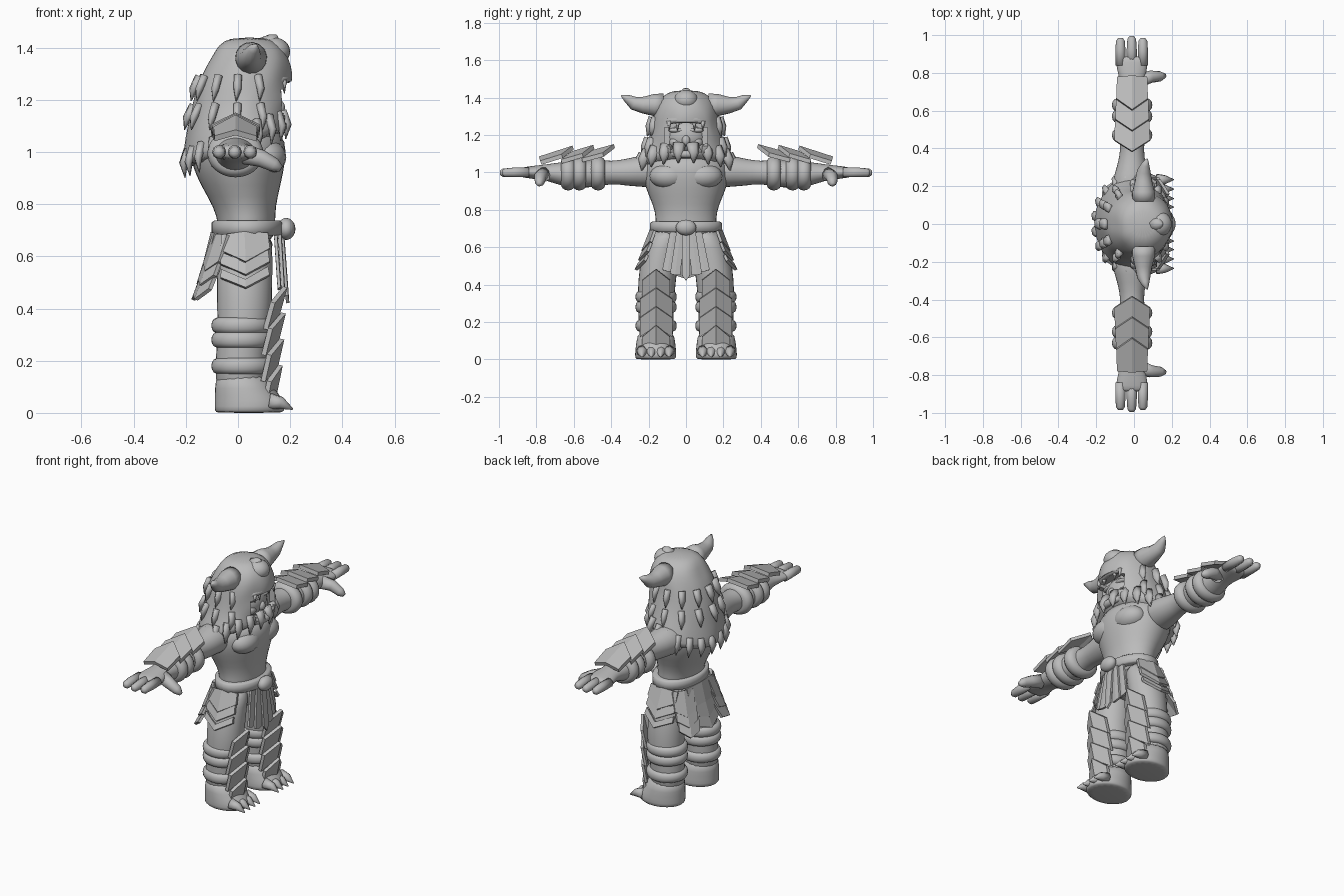
import bpy, bmesh, math, random
from mathutils import Vector

random.seed(4)
if "Cube" in bpy.data.objects:
    bpy.data.objects.remove(bpy.data.objects["Cube"])

grey = bpy.data.materials.new("plain grey")
grey.use_nodes = True
grey.diffuse_color = (0.5, 0.5, 0.5, 1)
grey.node_tree.nodes["Principled BSDF"].inputs["Base Color"].default_value = (0.5, 0.5, 0.5, 1)


def finish(name, bm, smooth=True, sub=0):
    bmesh.ops.recalc_face_normals(bm, faces=bm.faces)
    mesh = bpy.data.meshes.new(name)
    bm.to_mesh(mesh)
    bm.free()
    mesh.materials.append(grey)
    for p in mesh.polygons:
        p.use_smooth = smooth
    ob = bpy.data.objects.new(name, mesh)
    bpy.context.scene.collection.objects.link(ob)
    if sub:
        ob.modifiers.new("smooth", "SUBSURF").levels = sub
        ob.modifiers["smooth"].render_levels = sub
    return ob


def skin(bm, rings):
    n = len(rings[0])
    for a, b in zip(rings, rings[1:]):
        for i in range(n):
            bm.faces.new((a[i], a[(i + 1) % n], b[(i + 1) % n], b[i]))
    bm.faces.new(rings[0])
    bm.faces.new(rings[-1])


def loft(name, axis, rows, n=14, rough=0.0, tilt=0.0, sub=1):
    """Rows hold position along axis, two centre values and two radii."""
    bm, rings = bmesh.new(), []
    for t, ca, cb, ra, rb in rows:
        ring = []
        for i in range(n):
            a = math.tau * i / n
            k = 1 + random.uniform(-rough, rough)
            u, v = ca + ra * k * math.cos(a), cb + rb * k * math.sin(a)
            fade = max(0, min(1, (1.3 - t) / 0.3))
            co = (u, v, t + tilt * fade * u) if axis == "z" else (u, t, v)
            ring.append(bm.verts.new(co))
        rings.append(ring)
    skin(bm, rings)
    return finish(name, bm, sub=sub)


def tube(name, points, radii, n=10, flat=1.0, sub=0):
    """Tapered round sweep along a few points."""
    bm, rings = bmesh.new(), []
    pts = [Vector(p) for p in points]
    for i, (p, r) in enumerate(zip(pts, radii)):
        d = (pts[min(i + 1, len(pts) - 1)] - pts[max(i - 1, 0)]).normalized()
        side = d.cross(Vector((0.9, 0.1, 0.3))).normalized()
        up = side.cross(d)
        rings.append([bm.verts.new(p + side * r * math.cos(math.tau * j / n)
                                   + up * r * flat * math.sin(math.tau * j / n)) for j in range(n)])
    skin(bm, rings)
    return finish(name, bm, sub=sub)


def ball(name, centre, size):
    bm = bmesh.new()
    bmesh.ops.create_uvsphere(bm, u_segments=20, v_segments=12, radius=1)
    bmesh.ops.scale(bm, vec=size, verts=bm.verts)
    bmesh.ops.translate(bm, vec=centre, verts=bm.verts)
    return finish(name, bm)


def plate(name, base, tip, out, width, point, fold, thick=0.018, notch=True, end=1.0):
    """Folded chevron armour plate running from base to tip."""
    base, tip, out = Vector(base), Vector(tip), Vector(out)
    v = (tip - base).normalized()
    u = out.cross(v).normalized()
    nrm = v.cross(u).normalized()
    nrm = nrm if nrm.dot(out) > 0 else -nrm
    length = (tip - base).length
    low = point if notch else 0
    outline = [(-width, 0), (0, low), (width, 0), (width * end, length - point), (0, length),
               (-width * end, length - point)]
    bm = bmesh.new()
    top, bot = [[bm.verts.new(base + u * a + v * b + nrm * (h - fold * abs(a))) for a, b in outline]
                for h in (thick, 0)]
    for f in (top, bot):
        bm.faces.new((f[0], f[1], f[4], f[5]))
        bm.faces.new((f[1], f[2], f[3], f[4]))
    for i in range(6):
        j = (i + 1) % 6
        bm.faces.new((top[i], top[j], bot[j], bot[i]))
    return finish(name, bm, smooth=False)


# Torso and belt
loft("torso", "z", [(0.64, .03, 0, .11, .17), (0.72, .035, 0, .11, .165), (0.79, .025, 0, .12, .165),
                    (0.87, .01, 0, .155, .2), (0.96, .0, 0, .185, .235), (1.04, 0, 0, .19, .235),
                    (1.11, -.01, 0, .15, .19)], n=18)
loft("belt", "z", [(0.68, .035, 0, .125, .18), (0.685, .035, 0, .136, .192), (0.73, .035, 0, .136, .192),
                   (0.738, .035, 0, .125, .18)], n=28, sub=0)
ball("belt_knot", (.185, 0, .705), (.035, .055, .042))
loft("hips", "z", [(0.54, .025, 0, .07, .1), (0.6, .03, 0, .105, .165), (0.7, .03, 0, .115, .175)])

# Shaggy hood with an open mouth
hood = loft("beast_hood", "z", [(1.0, -.01, 0, .20, .255), (1.05, -.01, 0, .205, .25), (1.11, 0, 0, .2, .225),
                                (1.17, .01, 0, .195, .2), (1.24, .02, 0, .185, .185),
                                (1.3, .035, 0, .175, .175), (1.36, .045, 0, .15, .165),
                                (1.41, .045, 0, .125, .125), (1.44, .045, 0, .075, .07)],
            n=26, rough=.035, tilt=.4)
bm = bmesh.new()
bmesh.ops.create_cube(bm, size=1)
bmesh.ops.scale(bm, vec=(.2, .23, .16), verts=bm.verts)
bmesh.ops.bevel(bm, geom=[e for e in bm.edges if abs(e.verts[0].co.x - e.verts[1].co.x) > .1],
                offset=.03, segments=2, affect="EDGES")
bmesh.ops.translate(bm, vec=(.23, 0, 1.19), verts=bm.verts)
cutter = finish("mouth_cutter", bm, smooth=False)
cutter.hide_render = True
cutter.hide_viewport = True
cutter.display_type = "WIRE"
cut = hood.modifiers.new("mouth", "BOOLEAN")
cut.operation, cut.object, cut.solver = "DIFFERENCE", cutter, "EXACT"

# Face inside the mouth
ball("face", (.09, 0, 1.19), (.075, .105, .09))
ball("nose", (.16, 0, 1.17), (.02, .022, .028))
ball("hood_snout", (.135, 0, 1.385), (.065, .065, .055))
tube("hood_nose_tip", [(.11, 0, 1.4), (.14, 0, 1.435), (.15, 0, 1.447)], [.05, .025, .004])
tube("upper_lip", [(.10, -.14, 1.25), (.17, -.1, 1.28), (.195, 0, 1.285), (.17, .1, 1.28), (.10, .14, 1.25)],
     [.015, .02, .022, .02, .015], sub=1)
tube("lower_lip", [(.10, -.13, 1.13), (.165, -.09, 1.1), (.19, 0, 1.095), (.165, .09, 1.1), (.10, .13, 1.13)],
     [.015, .02, .022, .02, .015], sub=1)

# Mane tufts around the hem, dropping lower toward the back
for i in range(20):
    a = math.tau * (i + .5) / 20
    c, s = math.cos(a), math.sin(a)
    z = 1.03 + .075 * c
    tube("mane_tuft", [(-.01 + .18 * c, .225 * s, z + .05), (-.01 + .202 * c, .258 * s, z),
                       (-.01 + .195 * c, .265 * s, z - .055)], [.035, .028, .003], n=6, flat=.6)
for z, r in ((1.13, .21), (1.24, .185)):
    for i in range(9):
        a = math.radians(65 + 230 * i / 8)
        c, s = math.cos(a), math.sin(a)
        tube("back_tuft", [(.01 + r * .85 * c, r * .93 * s, z + .05), (.01 + r * .98 * c, r * 1.03 * s, z),
                           (.005 + r * c, r * 1.12 * s, z - .045)], [.03, .028, .003], n=6, flat=.6)

# Front loincloth and back skirt
plate("loin_strip", (.165, 0, .69), (.185, 0, .42), (1, 0, 0), .022, .03, .1, .012, False)
for s in (1, -1):
    plate("loin_side", (.155, s * .03, .69), (.17, s * .058, .45), (1, 0, 0), .02, .005, .1, .012, False, 1.4)
    plate("loin_outer", (.14, s * .065, .68), (.155, s * .1, .47), (1, 0, 0), .02, .005, .1, .012, False, 1.4)
for i in range(3):
    plate("back_skirt_plate", (-.09 - .015 * i, 0, .69 - .07 * i), (-.125 - .02 * i, 0, .55 - .06 * i),
          (-1, 0, .1), .12, .05, .12, .015, i > 0)

for s, side in ((1, "left"), (-1, "right")):
    # Horn, chest and mouth teeth
    tube(side + "_horn", [(.05, s * .12, 1.36), (.05, s * .17, 1.36), (.05, s * .23, 1.36),
                          (.052, s * .28, 1.37), (.06, s * .315, 1.395), (.07, s * .345, 1.41)],
         [.062, .06, .045, .036, .022, .004], n=14)
    ball(side + "_chest", (.105, s * .09, .98), (.08, .105, .07))
    ball(side + "_cheek", (.125, s * .055, 1.16), (.03, .035, .03))
    ball(side + "_brow", (.135, s * .05, 1.225), (.025, .045, .014))
    for y in (.045, .09):
        tube("upper_tooth", [(.175, s * y, 1.275), (.178, s * y, 1.225)], [.014, .002], n=6)
        tube("lower_tooth", [(.17, s * y, 1.105), (.173, s * y, 1.15)], [.014, .002], n=6)

    # Arm, cuffs and hand
    loft(side + "_arm", "y", [(s * y, x, z, a, b) for y, x, z, a, b in (
        (.14, -.02, 1.0, .1, .09), (.22, -.02, 1.01, .1, .09), (.31, -.012, 1.0, .078, .075),
        (.4, -.01, 1.0, .06, .06), (.47, -.01, .995, .075, .075), (.56, -.01, .99, .09, .075),
        (.66, -.01, .99, .082, .068), (.74, -.01, 1.0, .062, .045), (.8, -.01, 1.0, .078, .038),
        (.86, -.012, 1.0, .088, .03), (.89, -.012, 1.0, .08, .024))])
    for y in (.47, .57, .63):
        loft(side + "_cuff", "y", [(s * (y - .04), -.01, .995, .06, .06), (s * (y - .035), -.01, .995, .1, .082),
                                   (s * y, -.01, .995, .114, .1), (s * (y + .035), -.01, .995, .1, .082),
                                   (s * (y + .04), -.01, .995, .06, .06)], n=18)
    for x, end in ((-.072, .985), (-.012, .995), (.047, .985)):
        tube(side + "_finger", [(x, s * .84, 1.0), (x, s * .92, 1.0), (x, s * (end - .015), .998),
                                (x, s * end, .998)], [.027, .027, .023, .012])
    tube(side + "_thumb", [(.03, s * .76, .99), (.09, s * .78, .975), (.14, s * .782, .95), (.165, s * .785, .935)],
         [.04, .033, .027, .012])
    for i in range(3):
        y = .56 + .11 * i
        plate(side + "_forearm_plate", (-.01, s * y, 1.08 - .008 * i), (-.01, s * (y - .18), 1.13 - .004 * i),
              (0, 0, 1), .09 - .005 * i, .07, .3, .022, i < 2, 1.05)

    # Leg, leg wraps and foot
    loft(side + "_leg", "z", [(.05, .01, s * .16, .1, .095), (.2, .01, s * .16, .1, .095),
                              (.32, .02, s * .16, .1, .1), (.37, .025, s * .158, .108, .102),
                              (.48, .025, s * .15, .11, .105), (.6, .025, s * .125, .11, .1),
                              (.7, .03, s * .1, .105, .08)])
    for z in (.18, .28, .335):
        loft(side + "_leg_wrap", "z", [(z - .033, .015, s * .16, .09, .09), (z - .028, .015, s * .16, .112, .106),
                                       (z, .015, s * .16, .124, .116), (z + .028, .015, s * .16, .112, .106),
                                       (z + .033, .015, s * .16, .09, .09)], n=18)
    loft(side + "_foot", "z", [(0, .04, s * .162, .125, .1), (.004, .045, s * .162, .137, .113),
                               (.045, .045, s * .162, .137, .112), (.09, .025, s * .162, .115, .105),
                               (.16, .012, s * .16, .1, .1)], n=18)
    for y in (.09, .135, .185, .235):
        tube("toe_claw", [(.12, s * y, .045), (.165, s * y, .038), (.21, s * y, .014)], [.032, .024, .003], n=8)
    for i in range(4):
        z = .485 - .1 * i
        plate(side + "_shin_plate", (.125 - .002 * i, s * .16, z - .17), (.172 - .006 * i, s * .16, z),
              (1, 0, 0), .075 + .012 * (i in (1, 2)), .07, .4, .018, i < 3)

    # Layered hip armour
    for i in range(3):
        plate(side + "_hip_plate", (.025, s * (.18 + .02 * i), .69 - .065 * i),
              (.03, s * (.225 + .018 * i), .575 - .05 * i), (0, s, .1), .09, .06, .25, .015, i > 0, 1.05)
        plate(side + "_rear_hip_plate", (-.07 - .018 * i, s * .13, .68 - .065 * i),
              (-.115 - .02 * i, s * (.16 + .01 * i), .54 - .055 * i), (-1, s * .5, .1), .065, .04, .2, .015, i > 0)
